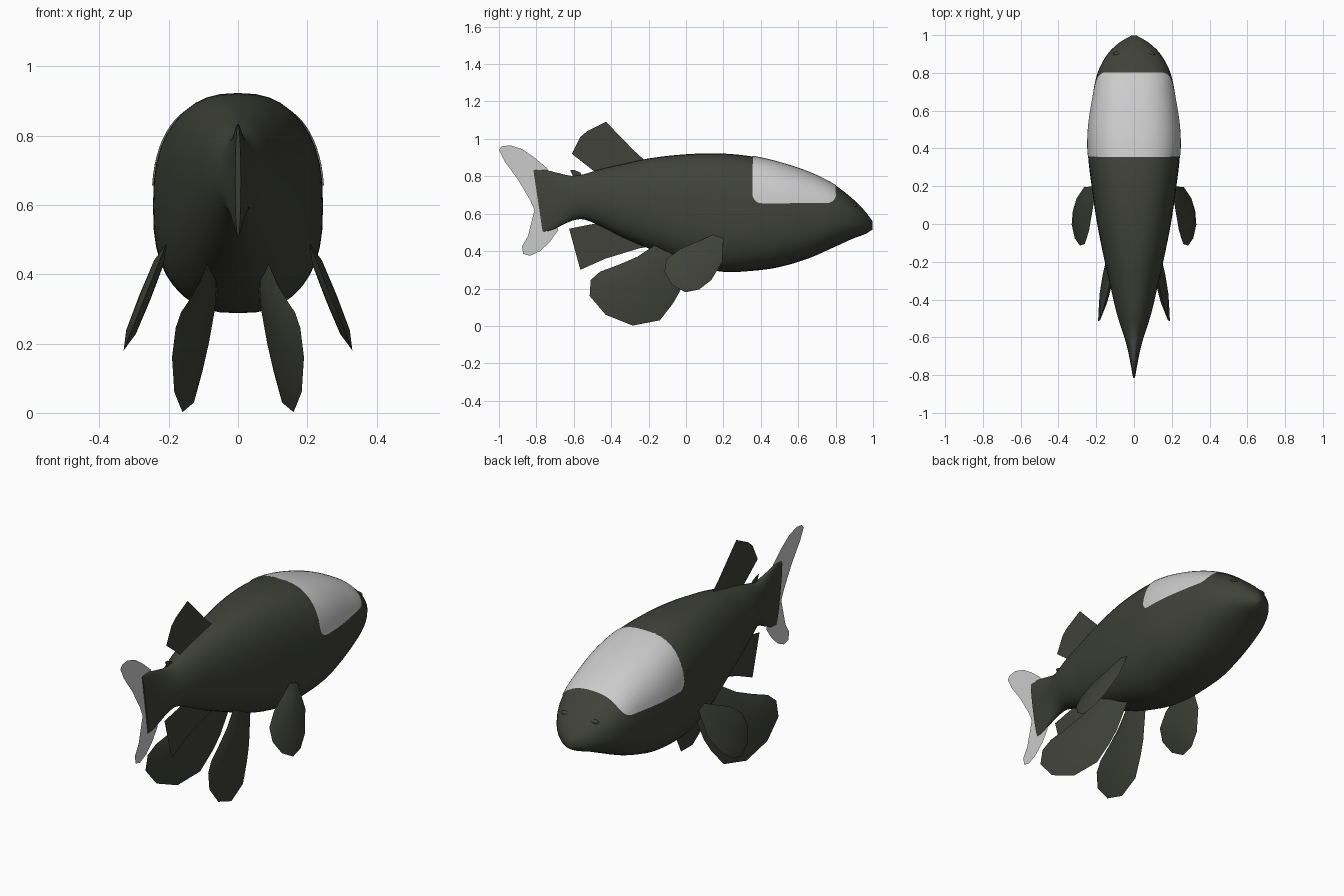
import bpy, bmesh, math
from mathutils import Vector

if "Cube" in bpy.data.objects:
    bpy.data.objects.remove(bpy.data.objects["Cube"])

dark = bpy.data.materials.new("dark_skin")
dark.diffuse_color = (0.05, 0.054, 0.041, 1)
dark.use_nodes = True
dark.node_tree.nodes["Principled BSDF"].inputs["Base Color"].default_value = dark.diffuse_color


def make(name, verts, faces, mat=None, smooth=None):
    me = bpy.data.meshes.new(name)
    me.from_pydata([tuple(v) for v in verts], [], faces)
    bm = bmesh.new()
    bm.from_mesh(me)
    bmesh.ops.recalc_face_normals(bm, faces=bm.faces)
    bm.to_mesh(me)
    bm.free()
    ob = bpy.data.objects.new(name, me)
    bpy.context.collection.objects.link(ob)
    if mat:
        me.materials.append(mat)
    if smooth:
        bpy.ops.object.select_all(action='DESELECT')
        ob.select_set(True)
        bpy.context.view_layer.objects.active = ob
        bpy.ops.object.shade_smooth_by_angle(angle=math.radians(smooth))
    return ob


# Body stations: y, top z, bottom z, half width, roundness exponent
ST = [(-.79, .832, .505, .008, 2), (-.74, .834, .510, .018, 2), (-.68, .817, .530, .030, 2),
      (-.61, .802, .562, .048, 2), (-.55, .810, .570, .068, 2), (-.46, .837, .535, .095, 2.1),
      (-.33, .867, .470, .125, 2.2), (-.19, .897, .410, .157, 2.3), (0, .918, .335, .195, 2.5),
      (.19, .922, .290, .223, 2.6), (.36, .905, .295, .243, 2.6), (.50, .873, .315, .243, 2.6),
      (.66, .820, .363, .222, 2.5), (.80, .750, .425, .193, 2.4), (.90, .672, .470, .140, 2.3),
      (.96, .610, .492, .078, 2.2), (.997, .560, .515, .015, 2)]


def tangent(i, k):
    a, b = ST[max(i - 1, 0)], ST[min(i + 1, len(ST) - 1)]
    return (b[k] - a[k]) / (b[0] - a[0])


def section(y):
    i = max(j for j in range(len(ST) - 1) if ST[j][0] <= y + 1e-9)
    d = ST[i + 1][0] - ST[i][0]
    t = (y - ST[i][0]) / d
    out = []
    for k in range(1, 5):
        out.append((2*t**3 - 3*t*t + 1) * ST[i][k] + (t**3 - 2*t*t + t) * d * tangent(i, k)
                   + (3*t*t - 2*t**3) * ST[i + 1][k] + (t**3 - t*t) * d * tangent(i + 1, k))
    return out


def surf(y, a, grow=0.0):
    top, bot, w, n = section(y)
    c, s = math.cos(a), math.sin(a)
    x = math.copysign(abs(c) ** (2 / n), c) * (w + grow)
    z = (top + bot) / 2 + math.copysign(abs(s) ** (2 / n), s) * ((top - bot) / 2 + grow)
    shear = -.15 * (z - .66) * min(1, max(0, (-.68 - y) / .1))   # slanted tail end
    return (x, y + shear, z)


# Body
N = 40
ys = []
for a, b in zip(ST, ST[1:]):
    ys += [a[0] + (b[0] - a[0]) * k / 4 for k in range(4)]
ys.append(ST[-1][0])
V = [surf(y, 2 * math.pi * j / N) for y in ys for j in range(N)]
F = [(i*N + j, i*N + (j+1) % N, (i+1)*N + (j+1) % N, (i+1)*N + j)
     for i in range(len(ys) - 1) for j in range(N)]
F += [tuple(range(N)), tuple(range(len(V) - N, len(V)))]
make("body", V, F, dark, 50)

# Canopy: pale panel over the back of the head, rounded lower corners
y0, y1, M, C = .355, .803, 28, 32
V = []
for i in range(M + 1):
    y = y0 + (y1 - y0) * (1 - math.cos(math.pi * i / M)) / 2
    r, d = .05, min(y - y0, y1 - y)
    low = .655 + (r - math.sqrt(max(0, r*r - (r - d)**2)) if d < r else 0)
    top, bot, w, n = section(y)
    q = (low - (top + bot) / 2) / ((top - bot) / 2)
    a0 = math.asin(max(0, min(1, q)) ** (n / 2))
    V += [surf(y, a0 + (math.pi - 2 * a0) * j / C, .004) for j in range(C + 1)]
F = [(i*(C+1) + j, i*(C+1) + j + 1, (i+1)*(C+1) + j + 1, (i+1)*(C+1) + j)
     for i in range(M) for j in range(C)]
make("canopy", V, F, None, 50)


# Flat fins on the centre plane, outlines in (y, z)
def flat_fin(name, pts, mat=None):
    make(name, [(0, y, z) for y, z in pts], [tuple(range(len(pts)))], mat)


flat_fin("tail_fin", [(-1, .94), (-.985, .96), (-.94, .966), (-.875, .945), (-.81, .90), (-.74, .84),
                      (-.70, .67), (-.685, .51), (-.727, .45), (-.78, .40), (-.834, .375), (-.87, .385),
                      (-.877, .425), (-.845, .48), (-.81, .62), (-.835, .675), (-.90, .785), (-.97, .88)])
flat_fin("dorsal_fin", [(-.61, .92), (-.565, 1.01), (-.53, 1.04), (-.428, 1.092), (-.278, .937),
                        (-.22, .885), (-.3, .82), (-.47, .81)], dark)
flat_fin("anal_fin", [(-.625, .52), (-.565, .30), (-.43, .36), (-.25, .415), (-.17, .43),
                      (-.25, .52), (-.42, .56)], dark)
flat_fin("small_back_fin", [(-.62, .835), (-.60, .835), (-.565, .82), (-.55, .79), (-.60, .79)], dark)


# Paired paddle fins: outline laid on the plane x = a + b*y + c*z, lens thickness
def paddle(name, pts, plane, thick):
    a, b, c = plane
    nrm = Vector((1, -b, -c)).normalized()
    for side, s in (("right", 1), ("left", -1)):
        rim = [Vector((a + b*y + c*z, y, z)) for y, z in pts]
        mid = sum(rim, Vector()) / len(rim)
        n = len(rim)
        V = rim + [mid + (p - mid) * .65 + nrm * t for t in (thick/2, -thick/2) for p in rim]
        V += [mid + nrm * t * 1.15 for t in (thick/2, -thick/2)]
        F = []
        for k in (1, 2):
            for j in range(n):
                m = (j + 1) % n
                F.append((j, m, k*n + m, k*n + j))
                F.append((k*n + j, k*n + m, 3*n + k - 1))
        make(side + "_" + name, [(v.x * s, v.y, v.z) for v in V], F, dark, 40)


paddle("pelvic_fin", [(-.17, .43), (-.26, .37), (-.365, .325), (-.46, .29), (-.51, .245), (-.515, .16),
                      (-.43, .06), (-.285, .002), (-.14, .03), (-.07, .12), (-.03, .19), (.02, .34),
                      (-.02, .45)], (.1015, -.207, -.111), .035)
paddle("pectoral_fin", [(.2, .47), (.195, .345), (.135, .245), (.07, .195), (-.003, .18), (-.075, .22),
                        (-.115, .29), (-.105, .355), (-.035, .41), (.07, .455), (.15, .49)],
       (.402, 0, -.40), .03)

# Eyes: small flattened bumps
for side, s in (("right", 1), ("left", -1)):
    bpy.ops.mesh.primitive_uv_sphere_add(segments=16, ring_count=8, radius=.02,
                                         location=(s * .085, .9, .645))
    eye = bpy.context.object
    eye.name = side + "_eye"
    eye.scale = (1.3, .7, .6)
    eye.data.materials.append(dark)
    bpy.ops.object.shade_smooth_by_angle()
